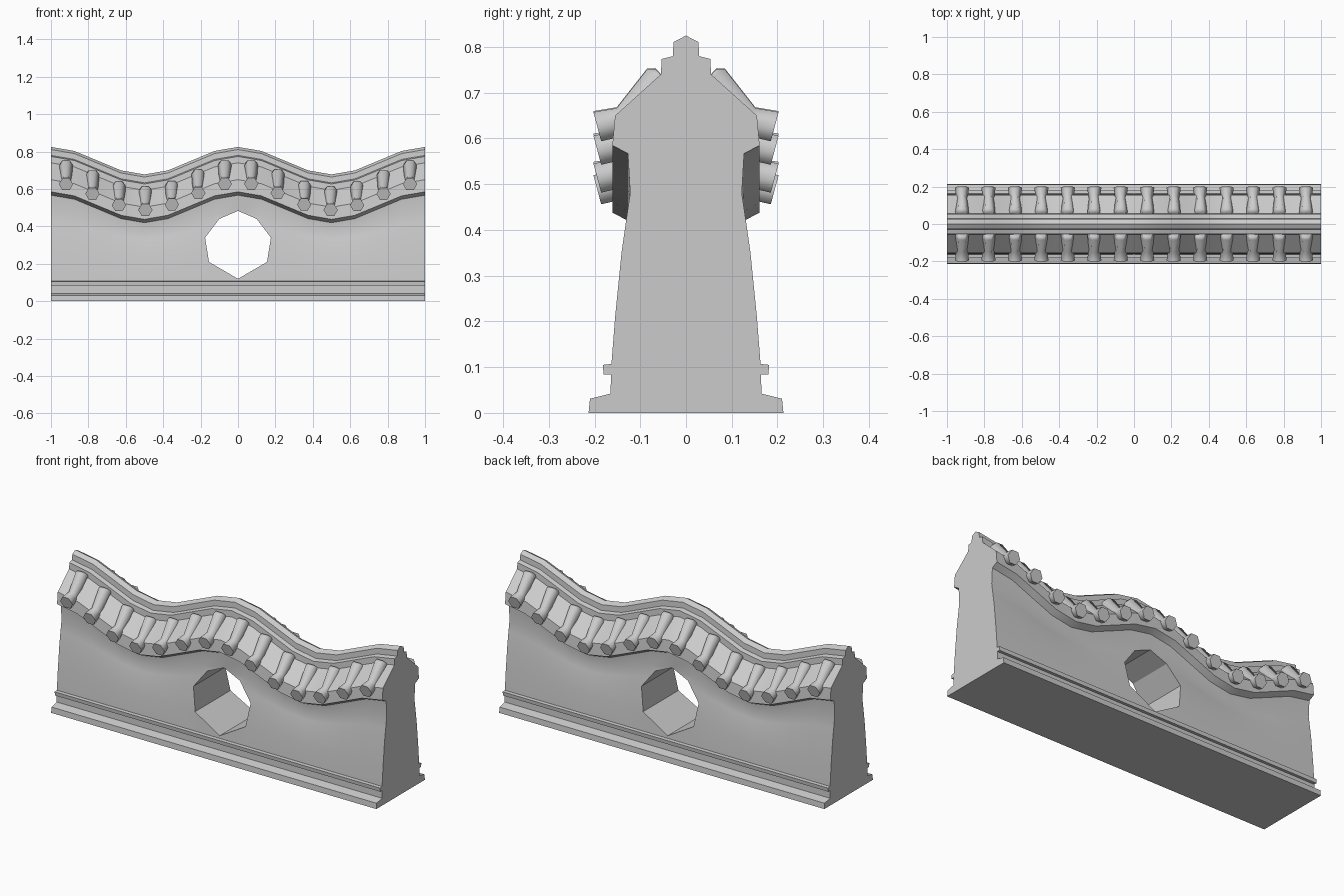
import bpy, bmesh, math
from mathutils import Vector

if "Cube" in bpy.data.objects:
    bpy.data.objects.remove(bpy.data.objects["Cube"])


def wave(x):
    return -0.0735 * (1 - math.cos(2 * math.pi * x))


def finish(name, bm):
    bmesh.ops.recalc_face_normals(bm, faces=bm.faces)
    mesh = bpy.data.meshes.new(name)
    bm.to_mesh(mesh)
    bm.free()
    obj = bpy.data.objects.new(name, mesh)
    bpy.context.collection.objects.link(obj)
    return obj


def loft(bm, rings):
    # skin closed rings and cap both ends
    rings = [[bm.verts.new(p) for p in ring] for ring in rings]
    n = len(rings[0])
    for a, b in zip(rings, rings[1:]):
        for i in range(n):
            j = (i + 1) % n
            bm.faces.new((a[i], a[j], b[j], b[i]))
    bm.faces.new(rings[0])
    bm.faces.new(rings[-1])


def smooth(obj, degrees):
    bpy.ops.object.select_all(action='DESELECT')
    obj.select_set(True)
    bpy.context.view_layer.objects.active = obj
    bpy.ops.object.shade_smooth_by_angle(angle=math.radians(degrees))


# wall body: plinth, tapered wall, eave, roof and ridge, half profile (y, z)
half = [(0.213, 0), (0.21, 0.031), (0.165, 0.042), (0.164, 0.084), (0.18, 0.084),
        (0.182, 0.105), (0.163, 0.107), (0.155, 0.21), (0.141, 0.35), (0.131, 0.42),
        (0.122, 0.48), (0.127, 0.567), (0.161, 0.585), (0.155, 0.65), (0.055, 0.74),
        (0.053, 0.774), (0.029, 0.78), (0.027, 0.811), (0, 0.825)]
profile = half + [(-y, z) for y, z in half[-2::-1]]
rings = []
for k in range(17):
    x = -1 + k / 8
    # the wave fades in from the lower wall up to the eave
    rings.append([(x, y, z + wave(x) * min(1, max(0, (z - 0.21) / 0.357)))
                  for y, z in profile])
bm = bmesh.new()
loft(bm, rings)
wall = finish("wall", bm)

# window opening through the wall
outline = [(0, 0.12), (0.155, 0.21), (0.176, 0.34), (0.1, 0.44),
           (0, 0.483), (-0.1, 0.44), (-0.176, 0.34), (-0.155, 0.21)]
bm = bmesh.new()
loft(bm, [[(x, y, z) for x, z in outline] for y in (-0.4, 0.4)])
cutter = finish("window_cutter", bm)
cut = wall.modifiers.new("window", 'BOOLEAN')
cut.operation = 'DIFFERENCE'
cut.solver = 'EXACT'
cut.object = cutter
bpy.context.view_layer.objects.active = wall
wall.select_set(True)
bpy.ops.object.modifier_apply(modifier=cut.name)
bpy.data.objects.remove(cutter)
smooth(wall, 20)

# hexagonal roof tiles: centre path (y, z), half width, half height, ring tilt
path = [(0.045, 0.737, 0.038, 0.032, 42), (0.066, 0.732, 0.036, 0.034, 34),
        (0.135, 0.647, 0.030, 0.033, 30), (0.194, 0.635, 0.038, 0.033, 15)]
bm = bmesh.new()
for i in range(14):
    x0 = (i - 6.5) * 0.1415
    for side in (-1, 1):
        rings = []
        for y, z, w, h, tilt in path:
            t = math.radians(tilt)
            ring = []
            for k in range(6):
                a = k * math.pi / 3
                v = h * math.sin(a) / math.sin(math.pi / 3)
                ring.append(Vector((x0 + w * math.cos(a),
                                    side * (y + v * math.sin(t)),
                                    z + v * math.cos(t) + wave(x0))))
            rings.append(ring)
        loft(bm, rings)
tiles = finish("roof_tiles", bm)
smooth(tiles, 65)
